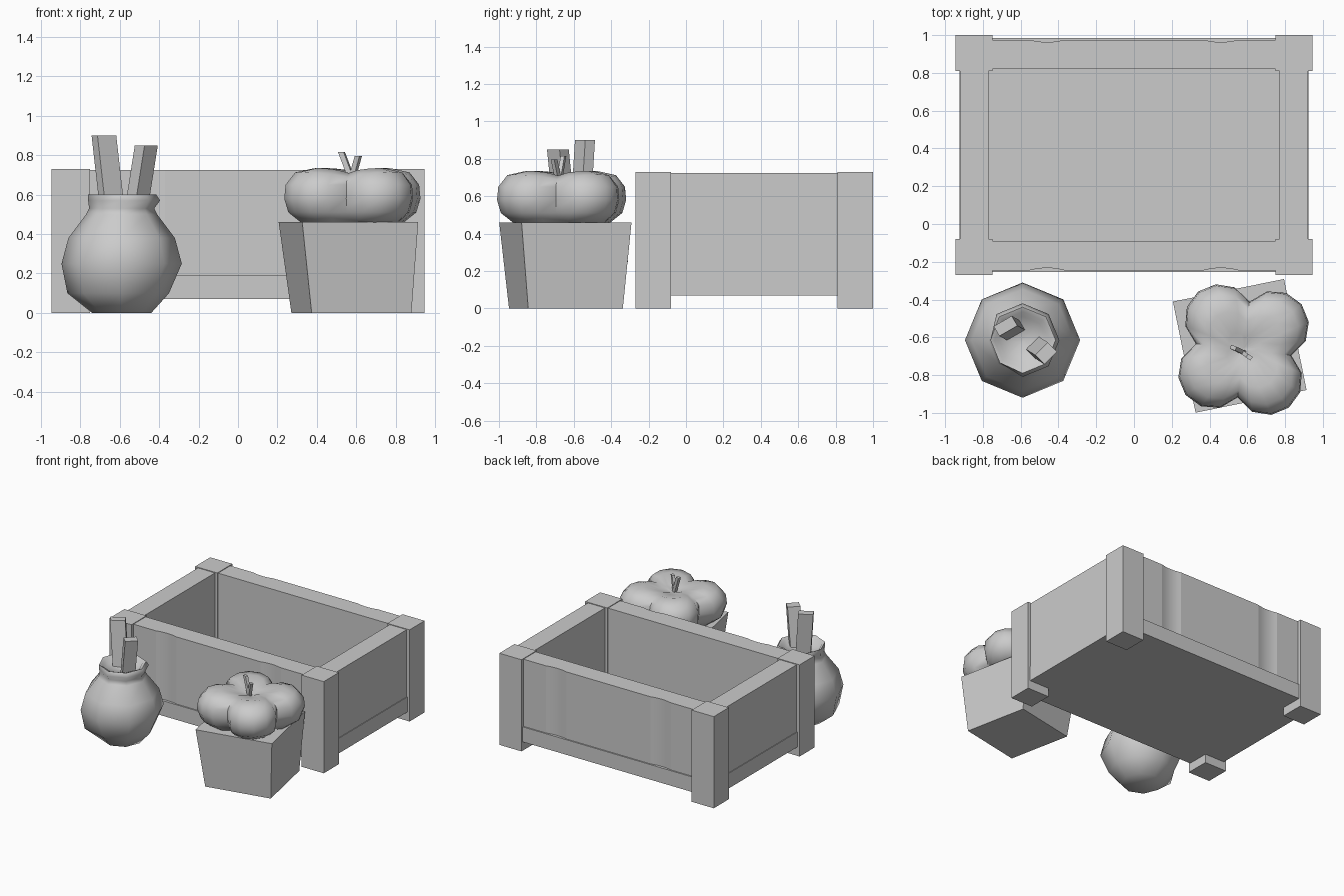
import bpy, bmesh, math
from mathutils import Vector, Matrix

if "Cube" in bpy.data.objects:
    bpy.data.objects.remove(bpy.data.objects["Cube"], do_unlink=True)

TONE = (0.6, 0.6, 0.6, 1)
grey = bpy.data.materials.new("plain grey")
grey.use_nodes = True
grey.diffuse_color = TONE
grey.node_tree.nodes["Principled BSDF"].inputs["Base Color"].default_value = TONE


def finish(bm, name, smooth=None):
    bmesh.ops.recalc_face_normals(bm, faces=bm.faces)
    mesh = bpy.data.meshes.new(name)
    bm.to_mesh(mesh)
    bm.free()
    mesh.materials.append(grey)
    obj = bpy.data.objects.new(name, mesh)
    bpy.context.collection.objects.link(obj)
    if smooth:
        bpy.ops.object.select_all(action="DESELECT")
        obj.select_set(True)
        bpy.context.view_layer.objects.active = obj
        bpy.ops.object.shade_smooth_by_angle(angle=math.radians(smooth))
    return obj


def box(name, x, y, z):
    bm = bmesh.new()
    bmesh.ops.create_cube(bm, size=1)
    for v in bm.verts:
        for i, (a, b) in enumerate((x, y, z)):
            v.co[i] = a if v.co[i] < 0 else b
    return finish(bm, name)


def stick(name, base, top, width, depth, turn):
    """Rectangular bar leaning from base to top."""
    bm = bmesh.new()
    bmesh.ops.create_cube(bm, size=1)
    spin = Matrix.Rotation(math.radians(turn), 3, "Z")
    for v in bm.verts:
        end = Vector(top if v.co.z > 0 else base)
        v.co = end + spin @ Vector((v.co.x * width, v.co.y * depth, 0))
    return finish(bm, name)


def loft(name, rings, smooth=None):
    """Skin a stack of closed rings of equal length and cap both ends."""
    bm = bmesh.new()
    loops = [[bm.verts.new(p) for p in ring] for ring in rings]
    n = len(loops[0])
    for low, high in zip(loops, loops[1:]):
        for i in range(n):
            j = (i + 1) % n
            bm.faces.new((low[i], low[j], high[j], high[i]))
    bm.faces.new(loops[0][::-1])
    bm.faces.new(loops[-1])
    return finish(bm, name, smooth)


# Crate: floor slab, side walls, grooved long walls and posts
MID = 0.365


def span(side, a, b, mid=0.0):
    return tuple(sorted((mid + side * a, mid + side * b)))


def grooved_wall(name, side):
    """Long wall with two shallow rounded grooves on its outer face."""
    outline = [(-0.8, 0.455), (-0.8, 0.61)]
    for centre in (-0.46, 0.46):
        for k in range(9):
            t = k / 4 - 1
            outline.append((centre + 0.09 * t, 0.61 - 0.012 * (1 - t * t)))
    outline += [(0.8, 0.61), (0.8, 0.455)]
    loft(name, [[(x, MID + side * y, z) for x, y in outline] for z in (0.19, 0.725)], 8)


box("crate_floor", (-0.925, 0.925), (-0.255, 0.985), (0.07, 0.19))
for s, x_name, y_name in ((-1, "right", "front"), (1, "left", "back")):
    box(f"{x_name}_wall", span(s, 0.77, 0.92), (-0.1, 0.83), (0.19, 0.725))
    grooved_wall(f"{y_name}_wall", s)
    for t, side in ((-1, "right"), (1, "left")):
        box(f"{y_name}_{side}_post", span(t, 0.75, 0.945),
            span(s, 0.445, 0.635, MID), (0, 0.73))

# Round pot: the rim flares except on its chipped side, which juts out low down
profile = [(0.15, 0), (0.24, 0.10), (0.305, 0.25), (0.27, 0.38), (0.18, 0.50),
           (0.165, 0.53), (0.195, 0.57), (0.175, 0.60), (0.15, 0.59),
           (0.125, 0.56), (0.01, 0.54)]
pot_rings = []
for k, (r, z) in enumerate(profile):
    ring = []
    for i in range(8):
        a = i * math.tau / 8
        radius = r
        if i in (4, 5):
            radius = r + 0.035 if k == 1 else min(r, 0.17) if z > 0.51 else r
        ring.append((-0.59 + radius * math.cos(a), -0.615 + radius * math.sin(a), z))
    pot_rings.append(ring)
loft("pot", pot_rings, 75)
stick("tall_stick", (-0.635, -0.565, 0.5), (-0.68, -0.54, 0.9), 0.11, 0.06, 30)
stick("short_stick", (-0.52, -0.65, 0.5), (-0.465, -0.685, 0.85), 0.07, 0.095, -45)

# Square tapered planter, turned a little
planter_rings = []
turn = Matrix.Rotation(math.radians(11.5), 3, "Z")
for half, centre in ((0.258, (0.575, -0.642, 0)), (0.3, (0.56, -0.645, 0.46))):
    planter_rings.append([Vector(centre) + turn @ Vector((half * x, half * y, 0))
                          for x, y in ((-1, -1), (1, -1), (1, 1), (-1, 1))])
loft("planter", planter_rings)

# Four-lobed squash with creases between the lobes and a dimpled top
squash_rings = []
for scale, z in ((0.74, 0.455), (0.94, 0.51), (1, 0.58), (0.98, 0.65),
                 (0.84, 0.715), (0.58, 0.735), (0.25, 0.70), (0.04, 0.68)):
    ring = []
    for i in range(24):
        a = math.radians(38) + i * math.tau / 24
        lobe = abs(math.cos(2 * i * math.tau / 24)) ** 0.8
        r = scale * (0.255 + 0.135 * lobe)
        dip = 0.025 * (1 - lobe) if z > 0.65 and scale > 0.3 else 0
        ring.append((0.58 + r * math.cos(a), -0.665 + r * math.sin(a), z - dip))
    squash_rings.append(ring)
loft("squash", squash_rings, 60)
stick("long_stem", (0.58, -0.68, 0.67), (0.525, -0.655, 0.815), 0.03, 0.022, -20)
stick("short_stem", (0.575, -0.68, 0.67), (0.61, -0.705, 0.795), 0.03, 0.022, -35)
